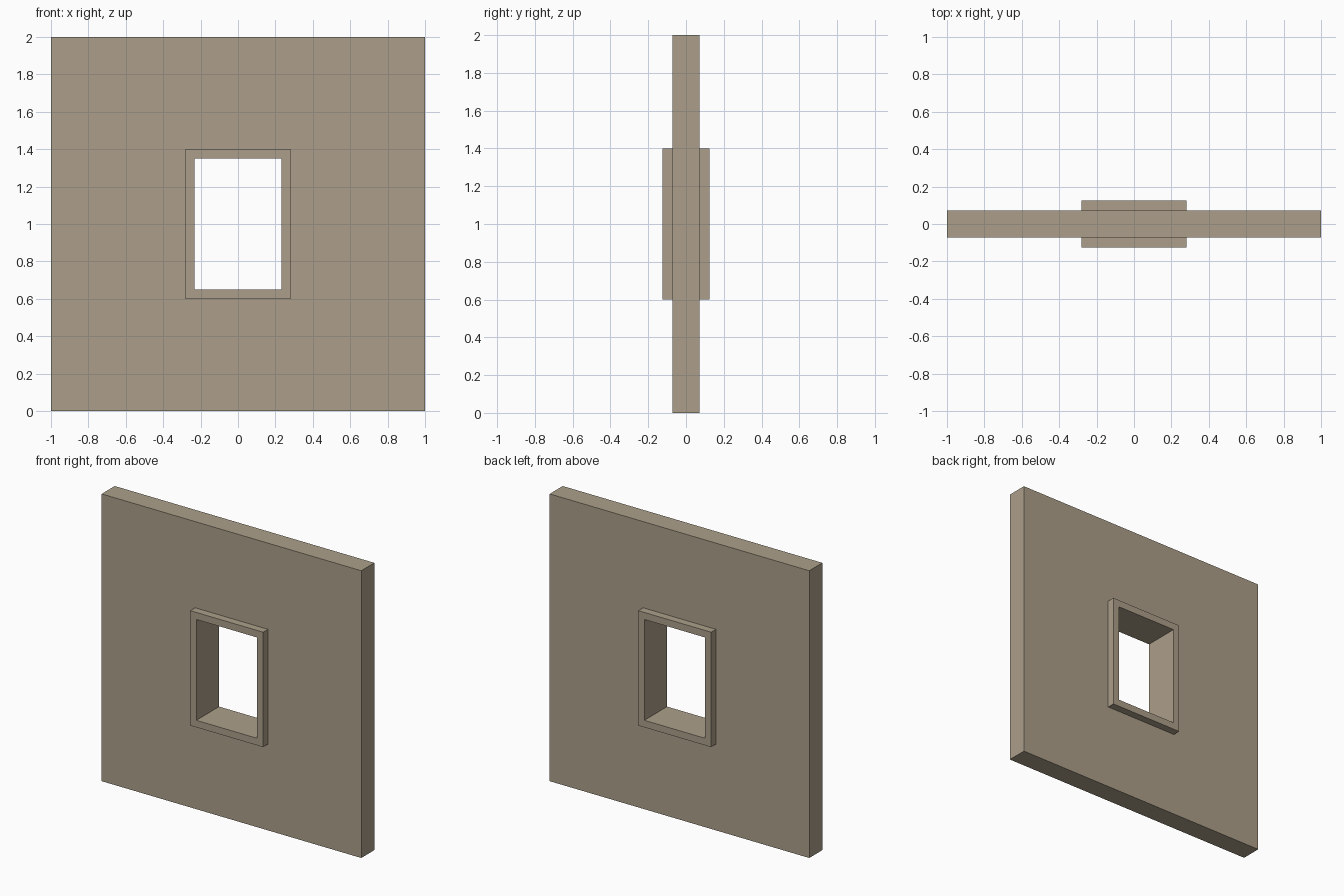
import bpy
import bmesh

if "Cube" in bpy.data.objects:
    bpy.data.objects.remove(bpy.data.objects["Cube"])

# One plain stone colour
stone = bpy.data.materials.new("warm_stone")
stone.diffuse_color = (0.412, 0.347, 0.254, 1.0)
stone.use_nodes = True
stone.node_tree.nodes["Principled BSDF"].inputs["Base Color"].default_value = stone.diffuse_color


def rect(half_w, z0, z1):
    """Corners of an upright rectangle as (x, z) pairs."""
    return [(-half_w, z0), (half_w, z0), (half_w, z1), (-half_w, z1)]


def ring_slab(name, outer, inner, half_depth):
    """Slab in the xz plane with a rectangular hole through it."""
    bm = bmesh.new()
    loops = [[bm.verts.new((x, y, z)) for x, z in profile]
             for profile, y in ((outer, -half_depth), (inner, -half_depth),
                                (inner, half_depth), (outer, half_depth))]
    for k in range(4):
        a, b = loops[k], loops[(k + 1) % 4]
        for i in range(4):
            j = (i + 1) % 4
            bm.faces.new((a[i], a[j], b[j], b[i]))
    bmesh.ops.recalc_face_normals(bm, faces=bm.faces)
    mesh = bpy.data.meshes.new(name)
    bm.to_mesh(mesh)
    bm.free()
    mesh.materials.append(stone)
    obj = bpy.data.objects.new(name, mesh)
    bpy.context.collection.objects.link(obj)
    return obj


frame_outer = rect(0.281, 0.60, 1.40)
opening = rect(0.233, 0.649, 1.351)

# Wall panel, cut where the window frame sits
ring_slab("wall", rect(1.0, 0.0, 2.0), frame_outer, 0.072)

# Window frame, standing proud of both wall faces
ring_slab("window_frame", frame_outer, opening, 0.125)
